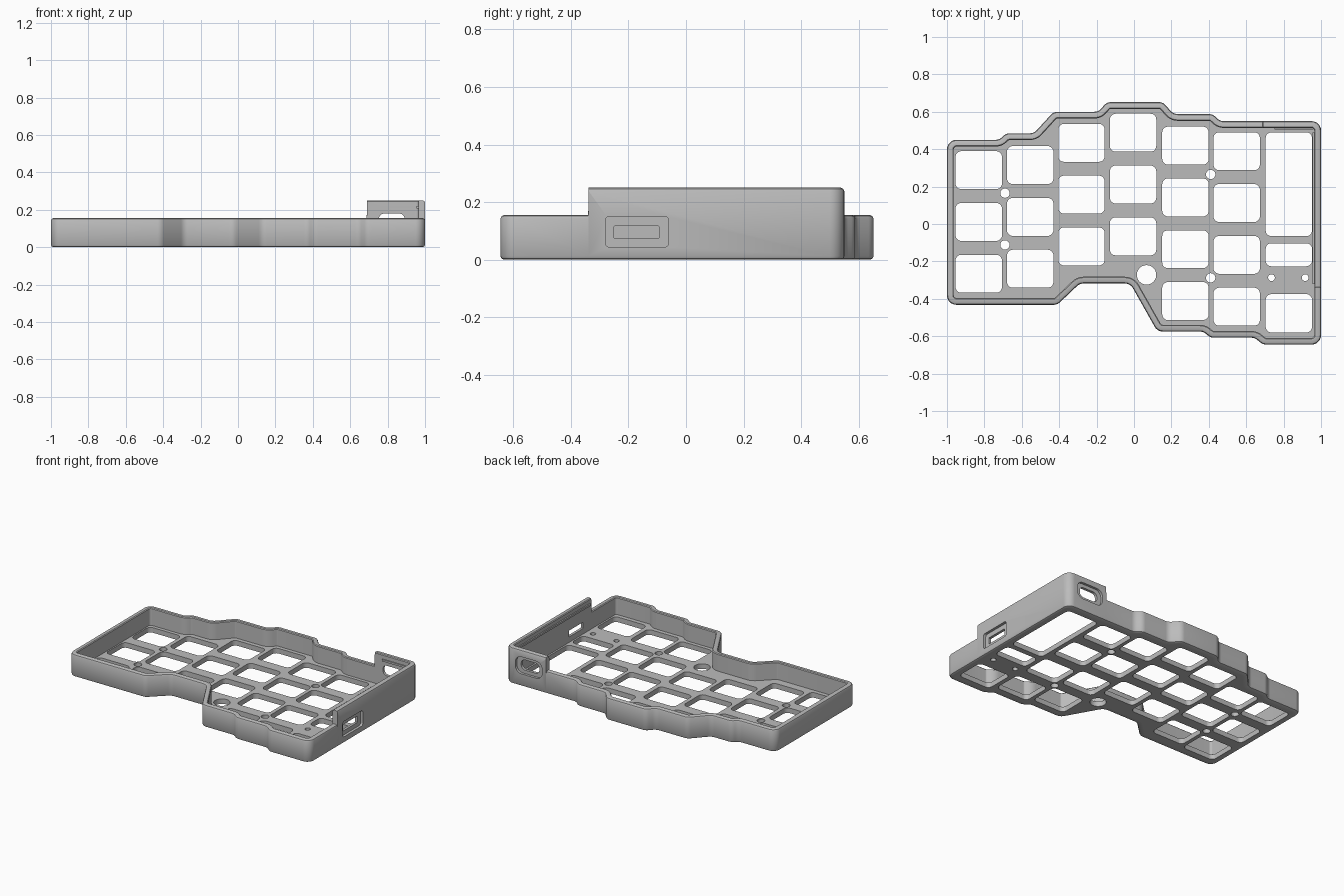
import bpy, bmesh, math
from mathutils import Vector

if "Cube" in bpy.data.objects:
    bpy.data.objects.remove(bpy.data.objects["Cube"])

WALL, LOW, TALL, FLOOR = 0.036, 0.155, 0.25, 0.035

grey = bpy.data.materials.new("mid_grey")
grey.use_nodes = True
grey.diffuse_color = (0.5, 0.5, 0.5, 1)
grey.node_tree.nodes["Principled BSDF"].inputs["Base Color"].default_value = (0.5, 0.5, 0.5, 1)


def fillet(points, radius, steps=5):
    """Round every corner of a closed 2D polygon."""
    out, n = [], len(points)
    for i in range(n):
        p = Vector(points[i])
        a, b = Vector(points[i - 1]) - p, Vector(points[(i + 1) % n]) - p
        turn = math.pi - a.angle(b)
        if turn < 0.02:
            out.append(p)
            continue
        t = min(radius * math.tan(turn / 2), 0.45 * a.length, 0.45 * b.length)
        r = t / math.tan(turn / 2)
        start, end = p + a.normalized() * t, p + b.normalized() * t
        centre = p + (a.normalized() + b.normalized()).normalized() * (r / math.cos(turn / 2))
        for k in range(steps + 1):
            d = start.lerp(end, k / steps) - centre
            out.append(centre + d.normalized() * r)
    return out


def inset(points, dist):
    """Move a clockwise outline inward."""
    out, n = [], len(points)
    for i, p in enumerate(points):
        d1 = (p - points[i - 1]).normalized()
        d2 = (points[(i + 1) % n] - p).normalized()
        n1, n2 = Vector((d1.y, -d1.x)), Vector((d2.y, -d2.x))
        m = (n1 + n2).normalized()
        out.append(p + m * dist / m.dot(n1))
    return out


def rect(cx, cy, w, h, r):
    x, y = w / 2, h / 2
    return fillet([(cx - x, cy - y), (cx - x, cy + y), (cx + x, cy + y), (cx + x, cy - y)], r)


def circle(cx, cy, r, n=24):
    return [Vector((cx + r * math.cos(k * math.tau / n), cy + r * math.sin(k * math.tau / n)))
            for k in range(n)]


def finish(bm, name):
    bmesh.ops.recalc_face_normals(bm, faces=bm.faces)
    me = bpy.data.meshes.new(name)
    bm.to_mesh(me)
    bm.free()
    ob = bpy.data.objects.new(name, me)
    bpy.context.collection.objects.link(ob)
    me.materials.append(grey)
    return ob


def select(ob):
    bpy.ops.object.select_all(action='DESELECT')
    ob.select_set(True)
    bpy.context.view_layer.objects.active = ob


def loft(name, rings, cyclic=False):
    """Skin a list of equal 3D rings; close as a tube or with end caps."""
    bm = bmesh.new()
    vs = [[bm.verts.new(p) for p in ring] for ring in rings]
    n = len(vs[0])
    pairs = list(zip(vs, vs[1:])) + ([(vs[-1], vs[0])] if cyclic else [])
    for lo, hi in pairs:
        for i in range(n):
            j = (i + 1) % n
            bm.faces.new((lo[i], lo[j], hi[j], hi[i]))
    if not cyclic:
        bm.faces.new(vs[0])
        bm.faces.new(vs[-1])
    return finish(bm, name)


# Case outline, clockwise; close pairs mark the steps to the tall corner
outline = fillet([
    (-1, 0.45), (-0.72, 0.45), (-0.685, 0.485), (-0.535, 0.485), (-0.43, 0.6), (-0.19, 0.6),
    (-0.145, 0.652), (0.155, 0.652), (0.21, 0.588), (0.42, 0.588), (0.46, 0.55),
    (0.688, 0.55), (0.69, 0.55), (1, 0.55), (1, -0.338), (1, -0.34), (1, -0.645),
    (0.69, -0.645), (0.645, -0.608), (0.41, -0.608), (0.37, -0.575), (0.125, -0.575),
    (-0.02, -0.318), (-0.29, -0.318), (-0.41, -0.432), (-1, -0.432)], 0.05)

# Outer wall: one rounded section swept round the outline, higher at the tall corner
section = [(0.012, 0, 0), (0.004, 0.004, 0), (0, 0.012, 0), (0, -0.012, 1), (0.004, -0.004, 1),
           (0.012, 0, 1), (0.031, 0, 1), (WALL, -0.005, 1), (WALL, 0, 0)]
heights = [TALL if p.x > 0.689 and p.y > -0.339 else LOW for p in outline]
rings = [[(p.x, p.y, z + top * h) for p, h in zip(inset(outline, d), heights)]
         for d, z, top in section]
wall = loft("outer_wall", rings, cyclic=True)
select(wall)
bpy.ops.object.shade_smooth_by_angle(angle=math.radians(35))


def cut_port(shape, depth0, depth1, side):
    """Cut a rounded opening through the right (x) or back (y) wall."""
    place = (lambda p, d: (d, p.x, p.y)) if side == "x" else (lambda p, d: (p.x, d, p.y))
    cutter = loft("port_cutter", [[place(p, d) for p in shape] for d in (depth0, depth1)])
    cutter.hide_render = True
    mod = wall.modifiers.new("port", 'BOOLEAN')
    mod.object, mod.operation, mod.solver = cutter, 'DIFFERENCE', 'EXACT'
    select(wall)
    bpy.ops.object.modifier_apply(modifier=mod.name)
    bpy.data.objects.remove(cutter)


# Side switch opening and back cable port, each a recess with a through hole
cut_port(rect(-0.17, 0.097, 0.22, 0.107, 0.015), 0.982, 1.1, "x")
cut_port(rect(-0.172, 0.095, 0.155, 0.044, 0.003), 0.9, 1.1, "x")
cut_port(rect(0.822, 0.145, 0.205, 0.118, 0.045), 0.533, 0.65, "y")
cut_port(rect(0.822, 0.145, 0.14, 0.07, 0.03), 0.45, 0.65, "y")

# Key openings: column x, top key y, number of keys
holes = []
KEY_W, KEY_H, PITCH = 0.248, 0.203, 0.277
for x, y, count in [(-0.83, 0.288, 3), (-0.555, 0.315, 3), (-0.281, 0.434, 3), (-0.005, 0.488, 3),
                    (0.275, 0.419, 4), (0.549, 0.389, 4)]:
    holes += [rect(x, y - k * PITCH, KEY_W, KEY_H, 0.03) for k in range(count)]
# Last column: tall bay, small slot and one key
for top, bottom in [(0.49, -0.065), (-0.103, -0.226), (-0.375, -0.58)]:
    holes.append(rect(0.828, (top + bottom) / 2, KEY_W, top - bottom, 0.03))
# Screw and peg holes
holes += [circle(x, y, 0.025) for x, y in [(-0.69, 0.165), (-0.69, -0.112), (0.41, 0.265), (0.41, -0.288)]]
holes += [circle(x, -0.287, 0.018) for x in (0.735, 0.915)]
holes.append(circle(0.067, -0.272, 0.052, 32))

# Key plate: filled flat outline with openings
curve = bpy.data.curves.new("key_plate", 'CURVE')
curve.dimensions, curve.fill_mode, curve.extrude = '2D', 'BOTH', FLOOR / 2
for loop in [inset(outline, WALL)] + holes:
    s = curve.splines.new('POLY')
    s.points.add(len(loop) - 1)
    for point, p in zip(s.points, loop):
        point.co = (p.x, p.y, 0, 1)
    s.use_cyclic_u = True
plate = bpy.data.objects.new("key_plate", curve)
bpy.context.collection.objects.link(plate)
plate.location.z = FLOOR / 2
curve.materials.append(grey)
select(plate)
bpy.ops.object.convert(target='MESH')
bpy.ops.object.shade_smooth_by_angle(angle=math.radians(35))


# Cover ridges along the inside of the tall corner
def ridge(name, x0, x1, y0, y1):
    loop = [(x0, y0), (x0, y1), (x1, y1), (x1, y0)]
    loft(name, [[(x, y, z) for x, y in loop] for z in (0.206, 0.219)])


ridge("back_ridge", 0.75, 0.96, 0.506, 0.52)
ridge("side_ridge", 0.955, 0.97, -0.32, 0.49)
